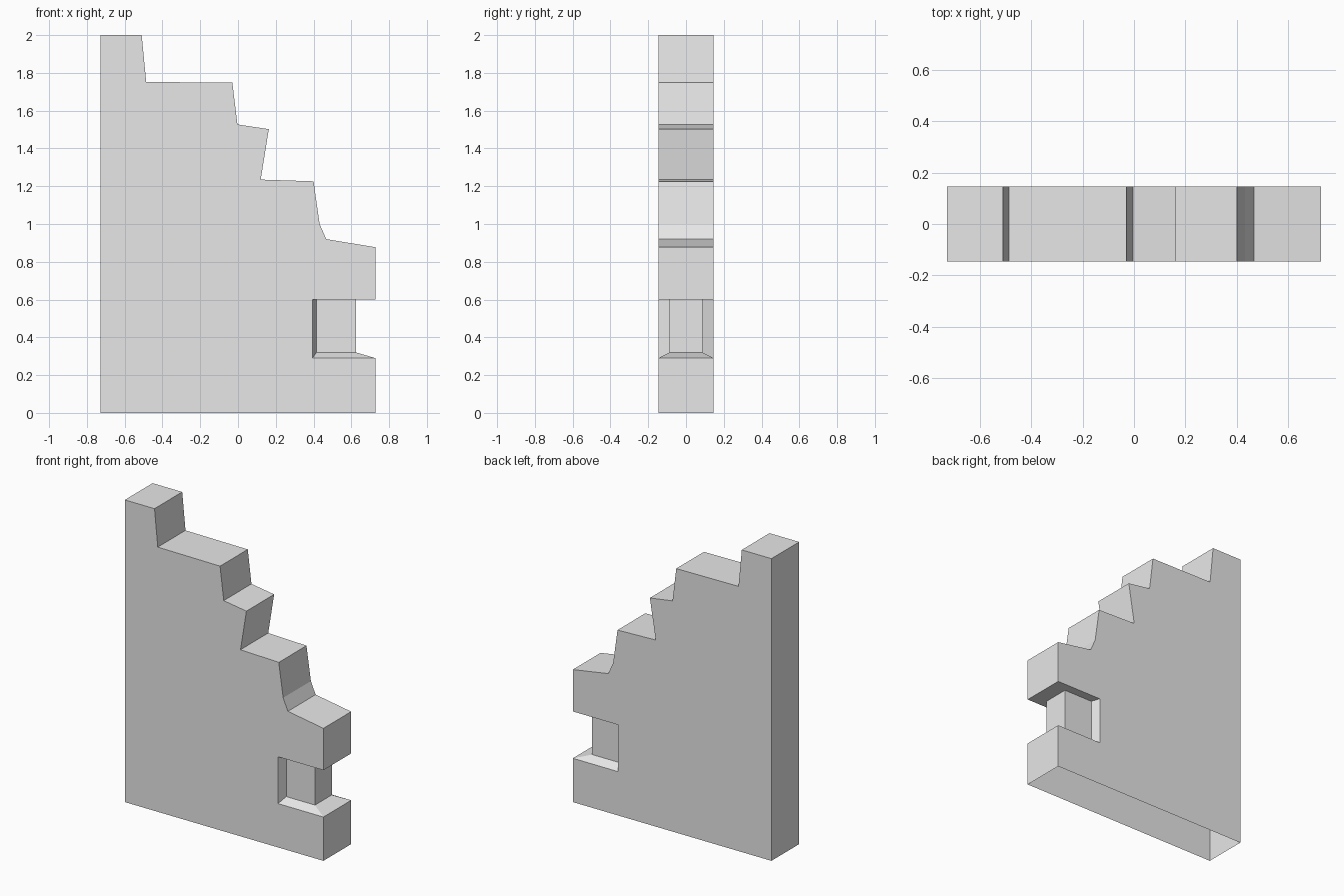
import bpy
import bmesh

cube = bpy.data.objects.get("Cube")
if cube:
    bpy.data.objects.remove(cube, do_unlink=True)

END = 0.727      # half length of the wall
HALF = 0.145     # half thickness
CORE = 0.088     # half thickness of the narrow core inside the notch
LOW, SILL, HIGH = 0.29, 0.32, 0.60   # notch heights

# Material
stone = bpy.data.materials.new("plain grey stone")
stone.use_nodes = True
grey = (0.8, 0.8, 0.8, 1.0)
stone.diffuse_color = grey
stone.node_tree.nodes["Principled BSDF"].inputs["Base Color"].default_value = grey

# Broken outline from the bottom right corner, round the notch and up the steps
notch = [(END, LOW), (0.395, LOW), (0.395, HIGH), (END, HIGH)]
steps = [(END, 0.877), (0.467, 0.92), (0.432, 1.0), (0.40, 1.226),
         (0.12, 1.235), (0.163, 1.502), (-0.003, 1.527), (-0.03, 1.748),
         (-0.486, 1.752), (-0.51, 2.0), (-END, 2.0)]
outline = [(END, 0)] + notch + steps + [(-END, 0)]

bm = bmesh.new()

# Wall faces and edges; the underside stays open
front = [bm.verts.new((x, -HALF, z)) for x, z in outline]
back = [bm.verts.new((x, HALF, z)) for x, z in outline]
bm.faces.new(front)
bm.faces.new(back[::-1])
for i in range(len(outline) - 1):
    inside_notch = outline[i] in notch and outline[i + 1] in notch
    if not inside_notch:
        bm.faces.new((front[i], back[i], back[i + 1], front[i + 1]))


# Notch: sloping sill, recessed core and flat ceiling, wrapped round the end
def ring(start, end, half, z):
    path = [(start, -half), (end, -half), (end, half), (start, half)]
    return [bm.verts.new((x, y, z)) for x, y in path]


rings = [ring(0.395, END, HALF, LOW), ring(0.415, 0.625, CORE, SILL),
         ring(0.415, 0.625, CORE, HIGH), ring(0.395, END, HALF, HIGH)]
for lower, upper in zip(rings, rings[1:]):
    for i in range(3):
        bm.faces.new((lower[i], lower[i + 1], upper[i + 1], upper[i]))
for side in (0, 3):   # slanted jambs, front and back
    bm.faces.new([r[side] for r in rings])

bmesh.ops.remove_doubles(bm, verts=bm.verts, dist=0.0001)
bmesh.ops.recalc_face_normals(bm, faces=bm.faces)

mesh = bpy.data.meshes.new("broken_wall")
bm.to_mesh(mesh)
bm.free()
mesh.materials.append(stone)
wall = bpy.data.objects.new("broken_wall", mesh)
bpy.context.collection.objects.link(wall)
